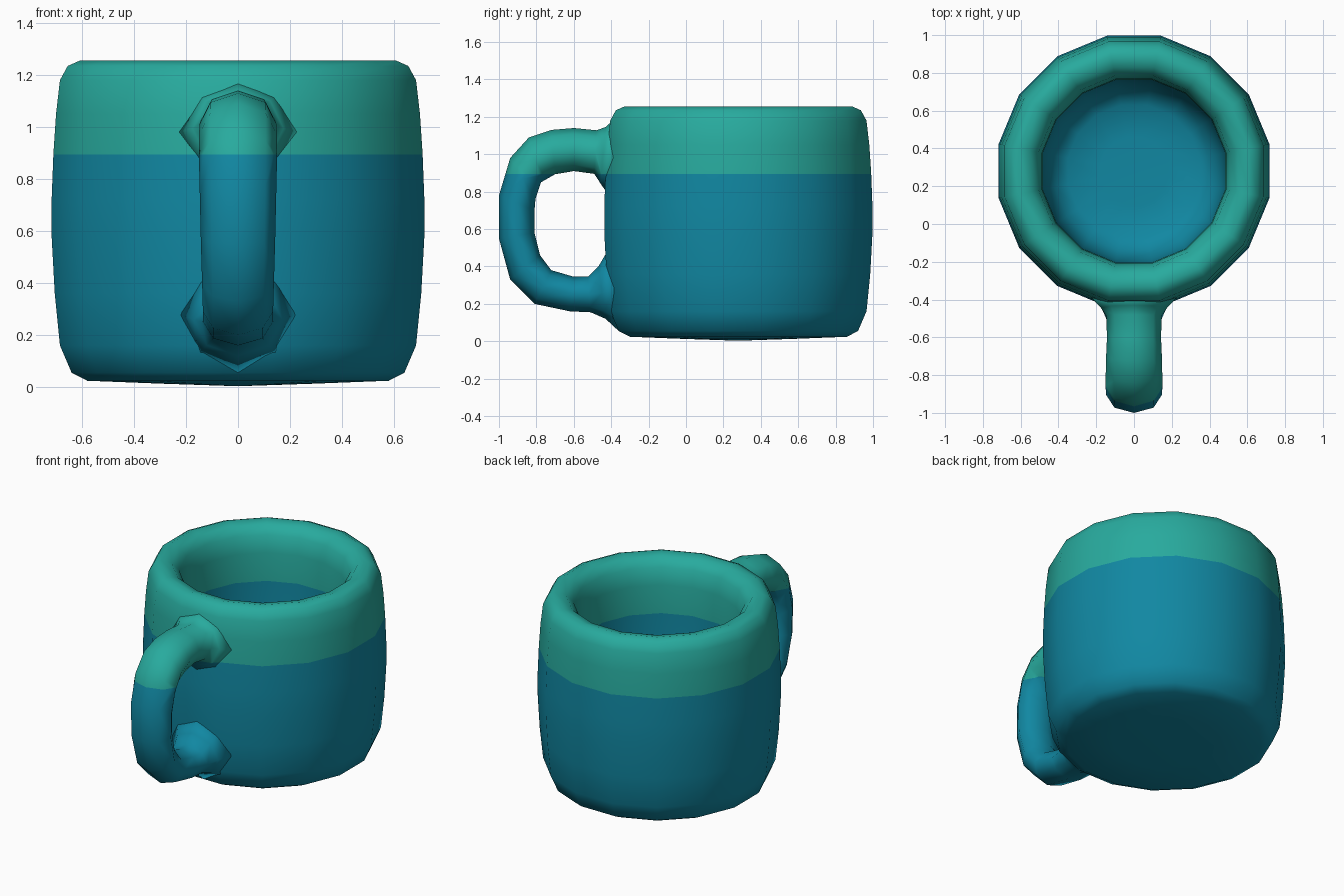
import bpy, bmesh, math
from mathutils import Vector

if "Cube" in bpy.data.objects:
    bpy.data.objects.remove(bpy.data.objects["Cube"])

CUP_Y = 0.28      # centre of the cup body
GLAZE_Z = 0.895   # height of the colour change


def material(name, rgb):
    m = bpy.data.materials.new(name)
    m.diffuse_color = (*rgb, 1)
    m.use_nodes = True
    m.node_tree.nodes["Principled BSDF"].inputs["Base Color"].default_value = m.diffuse_color
    return m


blue = material("deep blue glaze", (0.0055, 0.245, 0.362))
teal = material("teal glaze", (0.021, 0.405, 0.342))


def bridge(bm, rings):
    for a, b in zip(rings, rings[1:]):
        n = len(a)
        for i in range(n):
            j = (i + 1) % n
            bm.faces.new((a[i], a[j], b[j], b[i]))


def finish(bm, name):
    # cut at the glaze line, colour by height, shade smooth
    bmesh.ops.recalc_face_normals(bm, faces=bm.faces[:])
    bmesh.ops.bisect_plane(bm, geom=bm.verts[:] + bm.edges[:] + bm.faces[:], dist=0.0005,
                           plane_co=(0, 0, GLAZE_Z), plane_no=(0, 0, 1))
    for f in bm.faces:
        f.smooth = True
        f.material_index = 1 if f.calc_center_median().z > GLAZE_Z else 0
    me = bpy.data.meshes.new(name)
    bm.to_mesh(me)
    bm.free()
    me.materials.append(blue)
    me.materials.append(teal)
    ob = bpy.data.objects.new(name, me)
    bpy.context.collection.objects.link(ob)
    return ob


# Cup body: 16-sided lathe, from the underside over the rim to the inner floor
profile = [(0.30, 0.013), (0.58, 0.024), (0.64, 0.055), (0.685, 0.16), (0.705, 0.36),
           (0.717, 0.58), (0.717, 0.72), (0.71, 0.90), (0.70, 1.05), (0.685, 1.18),
           (0.655, 1.235), (0.61, 1.255), (0.55, 1.24), (0.505, 1.19), (0.487, 1.08),
           (0.483, 0.90), (0.48, 0.60), (0.465, 0.38), (0.42, 0.26), (0.35, 0.21), (0.18, 0.20)]
SIDES = 16
bm = bmesh.new()
rings = []
for r, z in profile:
    R = r / math.cos(math.pi / SIDES)
    rings.append([bm.verts.new((R * math.cos((k + 0.5) * math.tau / SIDES),
                                CUP_Y + R * math.sin((k + 0.5) * math.tau / SIDES), z))
                  for k in range(SIDES)])
bridge(bm, rings)
for ring, z in ((rings[0], 0.003), (rings[-1], 0.20)):
    c = bm.verts.new((0, CUP_Y, z))
    for i in range(SIDES):
        bm.faces.new((ring[i], ring[(i + 1) % SIDES], c))
finish(bm, "cup_body")

# Handle: octagonal sections given by outer (y, z), inner (y, z) and half width
sections = [
    ((-0.37, 1.20), (-0.40, 0.76), 0.23),
    ((-0.43, 1.145), (-0.458, 0.845), 0.175),
    ((-0.48, 1.128), (-0.49, 0.895), 0.147),
    ((-0.60, 1.14), (-0.60, 0.91), 0.143),
    ((-0.72, 1.13), (-0.70, 0.893), 0.148),
    ((-0.84, 1.09), (-0.775, 0.85), 0.15),
    ((-0.94, 0.98), (-0.805, 0.76), 0.15),
    ((-1.00, 0.78), (-0.81, 0.70), 0.147),
    ((-1.00, 0.55), (-0.81, 0.58), 0.143),
    ((-0.94, 0.33), (-0.78, 0.46), 0.138),
    ((-0.81, 0.20), (-0.72, 0.38), 0.135),
    ((-0.62, 0.16), (-0.60, 0.345), 0.135),
    ((-0.51, 0.155), (-0.525, 0.345), 0.14),
    ((-0.43, 0.12), (-0.468, 0.40), 0.17),
    ((-0.36, 0.055), (-0.41, 0.50), 0.22),
]
bm = bmesh.new()
rings = []
for o, i, w in sections:
    o, i = Vector((0, *o)), Vector((0, *i))
    c, d = (o + i) / 2, (o - i) / 2
    rings.append([bm.verts.new(c + d * math.cos(k * math.pi / 4)
                               + Vector((w * math.sin(k * math.pi / 4), 0, 0)))
                  for k in range(8)])
bridge(bm, rings)
bm.faces.new(rings[0])
bm.faces.new(rings[-1])
finish(bm, "handle")
